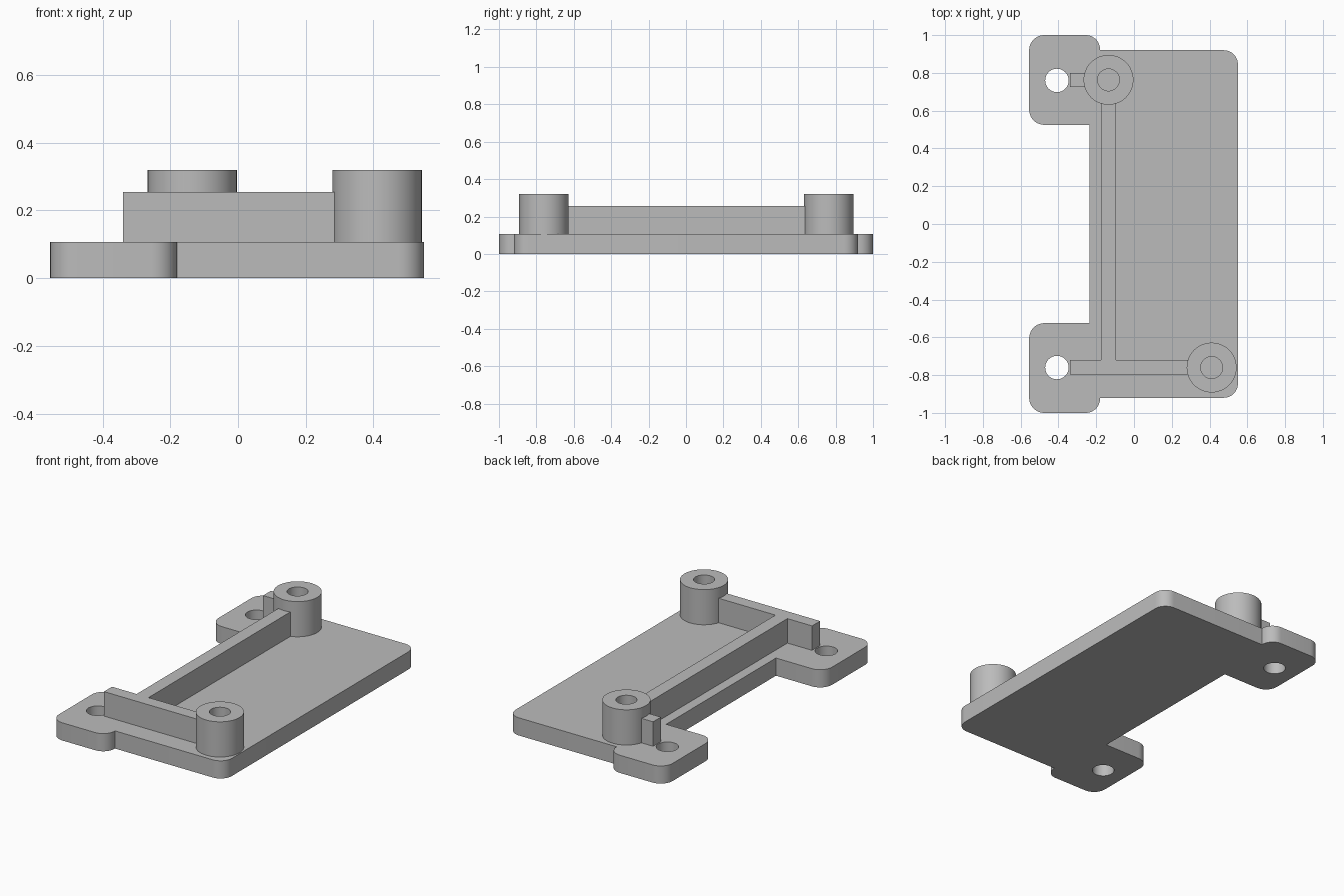
import bpy
import bmesh
from math import cos, sin, pi, radians
from mathutils import Vector

cube = bpy.data.objects.get("Cube")
if cube:
    bpy.data.objects.remove(cube, do_unlink=True)

grey = bpy.data.materials.new("light grey plastic")
grey.use_nodes = True
colour = (0.5, 0.5, 0.5, 1)
grey.diffuse_color = colour
grey.node_tree.nodes["Principled BSDF"].inputs["Base Color"].default_value = colour

PLATE_TOP, RIB_TOP, BOSS_TOP = 0.107, 0.255, 0.32
MOUNT_Y = 0.76


def circle(x, y, r, n=48):
    return [(x + r * cos(2 * pi * i / n), y + r * sin(2 * pi * i / n)) for i in range(n)]


def rounded(corners, steps=10):
    """Turn (x, y, radius) right-angled corners into an outline with arcs."""
    points = []
    for i, (x, y, r) in enumerate(corners):
        p = Vector((x, y))
        if r == 0:
            points.append((x, y))
            continue
        a = (Vector(corners[i - 1][:2]) - p).normalized()
        b = (Vector(corners[(i + 1) % len(corners)][:2]) - p).normalized()
        centre = p + (a + b) * r
        for s in range(steps + 1):
            t = s / steps * pi / 2
            points.append(tuple(centre - b * r * cos(t) - a * r * sin(t)))
    return points


def prism(name, loops, bottom, top):
    """Extrude an outline, with any further loops as holes."""
    bm = bmesh.new()
    edges = []
    for loop in loops:
        verts = [bm.verts.new((x, y, bottom)) for x, y in loop]
        edges += [bm.edges.new((verts[i - 1], verts[i])) for i in range(len(verts))]
    bmesh.ops.triangle_fill(bm, use_beauty=True, edges=edges)
    extruded = bmesh.ops.extrude_face_region(bm, geom=bm.faces[:], use_keep_orig=True)
    moved = [g for g in extruded["geom"] if isinstance(g, bmesh.types.BMVert)]
    bmesh.ops.translate(bm, verts=moved, vec=(0, 0, top - bottom))
    bmesh.ops.recalc_face_normals(bm, faces=bm.faces[:])
    bmesh.ops.dissolve_limit(bm, angle_limit=radians(0.5), verts=bm.verts[:], edges=bm.edges[:])
    mesh = bpy.data.meshes.new(name)
    bm.to_mesh(mesh)
    bm.free()
    mesh.materials.append(grey)
    obj = bpy.data.objects.new(name, mesh)
    bpy.context.collection.objects.link(obj)
    bpy.ops.object.select_all(action="DESELECT")
    obj.select_set(True)
    bpy.context.view_layer.objects.active = obj
    bpy.ops.object.shade_smooth_by_angle(angle=radians(35))
    return obj


# Base plate with two mirrored mounting ears and their screw holes
half = [(0.55, 0.92, 0.075), (-0.18, 0.92, 0), (-0.18, 1.0, 0.075),
        (-0.555, 1.0, 0.08), (-0.555, 0.525, 0.08), (-0.235, 0.525, 0)]
corners = half + [(x, -y, r) for x, y, r in reversed(half)]
holes = [circle(-0.408, side * MOUNT_Y, 0.062) for side in (1, -1)]
prism("base_plate", [rounded(corners)] + holes, 0, PLATE_TOP)

# Front rib and long spine in one piece, ends sunk in the boss walls
front, inner = -0.797, -0.72
prism("rib_frame", [[(-0.34, front), (0.32, front), (0.32, inner), (-0.095, inner),
                     (-0.095, 0.67), (-0.175, 0.67), (-0.175, inner), (-0.34, inner)]],
      PLATE_TOP, RIB_TOP)

# Short rib beside the back boss
prism("back_rib", [[(-0.34, 0.725), (-0.225, 0.725), (-0.225, 0.8), (-0.34, 0.8)]],
      PLATE_TOP, RIB_TOP)

# Hollow screw bosses
for name, x, y in (("front_boss", 0.411, -MOUNT_Y), ("back_boss", -0.135, MOUNT_Y + 0.003)):
    prism(name, [circle(x, y, 0.132), circle(x, y, 0.058)], PLATE_TOP, BOSS_TOP)
